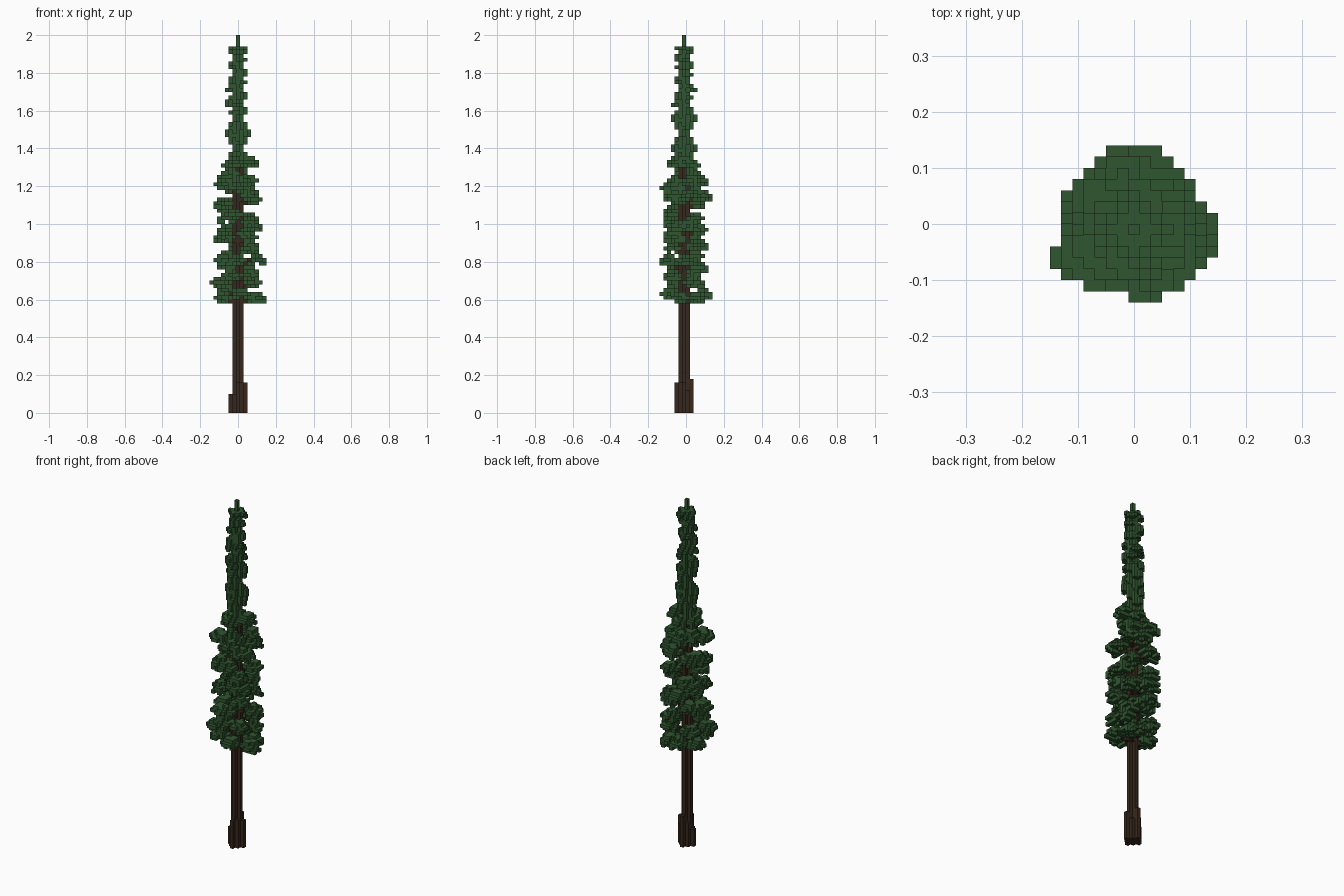
import bpy
import bmesh
import random
from mathutils import Vector

random.seed(11)
CELL = 0.02

cube = bpy.data.objects.get("Cube")
if cube:
    bpy.data.objects.remove(cube)


def make_material(name, rgb):
    mat = bpy.data.materials.new(name)
    mat.use_nodes = True
    color = (*rgb, 1.0)
    mat.diffuse_color = color
    mat.node_tree.nodes["Principled BSDF"].inputs["Base Color"].default_value = color
    return mat


bark = make_material("dark bark", (0.039, 0.021, 0.012))
needles = make_material("needle green", (0.029, 0.090, 0.029))

trunk, branches, leaves = set(), set(), set()


def column(cells, i, j, bottom, top):
    cells.update((i, j, k) for k in range(bottom, top))


def disc(cells, ci, cj, k, limit):
    """Flat round layer of cells, limit is the squared radius."""
    cells.update((ci + a, cj + b, k) for a in range(-2, 3) for b in range(-2, 3)
                 if a * a + b * b <= limit)


def clump(ci, cj, k):
    """Leaf clump: scalloped middle, small cap, hollow underside with lobes."""
    disc(leaves, ci, cj, k, 4)
    disc(leaves, ci, cj, k + 1, 1)
    rim = [(a, b) for a in range(-2, 3) for b in range(-2, 3) if a * a + b * b == 5]
    leaves.update((ci + a, cj + b, k) for a, b in random.sample(rim, 4))
    leaves.update((ci + a, cj + b, k - 1) for a, b in random.sample(rim, 2))
    under = [(a, b) for a in (-1, 0, 1) for b in (-1, 0, 1) if a or b]
    leaves.update((ci + a, cj + b, k - 1) for a, b in random.sample(under, 5))
    leaves.update((ci + a, cj + b, k + 1) for a, b in random.sample(under, 3))


def tuft(ci, cj, k):
    """Small two-layer leaf cluster."""
    disc(leaves, ci, cj, k, 1)
    leaves.add((ci, cj, k + 1))


def branch(ci, cj, k):
    """Thin limb from the trunk to a clump."""
    steps = max(abs(ci), abs(cj))
    for s in range(1, steps + 1):
        branches.add((round(ci * s / steps), round(cj * s / steps), k - 1 if s < 3 else k))


# Trunk with a cross-shaped section
for i, j in ((0, 0), (1, 0), (-1, 0), (0, 1), (0, -1)):
    column(trunk, i, j, 0, 68)

# Flared roots of uneven height
roots = {(-2, 0): 5, (2, 0): 8, (0, -2): 8, (0, 2): 9,
         (1, 1): 6, (-1, 1): 7, (1, -1): 8, (-1, -1): 5}
for (i, j), top in roots.items():
    column(trunk, i, j, 0, top)

# Main clumps on the four sides: direction, then (layer, reach)
sides = [
    ((-1, 0), [(30, 4), (34, 5), (40, 4), (46, 4), (51, 3), (55, 4), (60, 4), (65, 2)]),
    ((1, 0), [(30, 5), (34, 4), (40, 5), (46, 3), (49, 4), (56, 4), (61, 3), (66, 3)]),
    ((0, -1), [(31, 4), (36, 3), (40, 4), (47, 3), (52, 3), (59, 4), (66, 2)]),
    ((0, 1), [(31, 5), (38, 4), (44, 4), (48, 4), (57, 5), (61, 4), (65, 2)]),
]
for (dx, dy), spots in sides:
    for n, (k, reach) in enumerate(spots):
        shift = (-1, 2, 0, -2, 1)[n % 5] if reach > 2 else 0
        ci, cj = dx * reach + dy * shift, dy * reach + dx * shift
        branch(ci, cj, k)
        clump(ci, cj, k)

# Clumps on the diagonals, staggered in height
for n, (dx, dy) in enumerate(((1, 1), (-1, -1), (-1, 1), (1, -1))):
    for k in range(30 + 2 * n, 64, 7):
        branch(3 * dx, 3 * dy, k)
        clump(3 * dx, 3 * dy, k)

# Spire: slim green core ringed by small tufts in a spiral
ring = [(1, 0), (1, 1), (0, 1), (-1, 1), (-1, 0), (-1, -1), (0, -1), (1, -1)]
for k in range(68, 96):
    disc(leaves, 0, 0, k, 1)
column(leaves, 0, 0, 95, 100)
for n, k in enumerate(range(58, 96, 2)):
    for turn in (0, 3, 4, 7) if k < 80 else (0, 3, 5):
        dx, dy = ring[(n * 3 + turn) % 8]
        reach = 2 if k < 86 and not (dx and dy) else 1
        tuft(dx * reach, dy * reach, k + turn % 2)
disc(leaves, 0, 0, 96, 4)

branches -= trunk
leaves -= trunk | branches
solid = trunk | branches | leaves

DIRECTIONS = [Vector(d) for d in
              ((1, 0, 0), (-1, 0, 0), (0, 1, 0), (0, -1, 0), (0, 0, 1), (0, 0, -1))]


def build(name, cells, mat):
    """Skin the outer faces of a group of cells."""
    bm = bmesh.new()
    for i, j, k in sorted(cells):
        center = Vector((i, j - 0.5, k + 0.5))
        for d in DIRECTIONS:
            if (i + int(d.x), j + int(d.y), k + int(d.z)) in solid:
                continue
            u = Vector((d.y, d.z, d.x)) * 0.5
            v = d.cross(u)
            mid = center + d * 0.5
            bm.faces.new([bm.verts.new((mid + c) * CELL)
                          for c in (u + v, v - u, -u - v, u - v)])
    bmesh.ops.remove_doubles(bm, verts=bm.verts, dist=0.001)
    mesh = bpy.data.meshes.new(name)
    bm.to_mesh(mesh)
    bm.free()
    mesh.materials.append(mat)
    bpy.context.collection.objects.link(bpy.data.objects.new(name, mesh))


build("trunk", trunk, bark)
build("branches", branches, bark)
build("foliage", leaves, needles)
